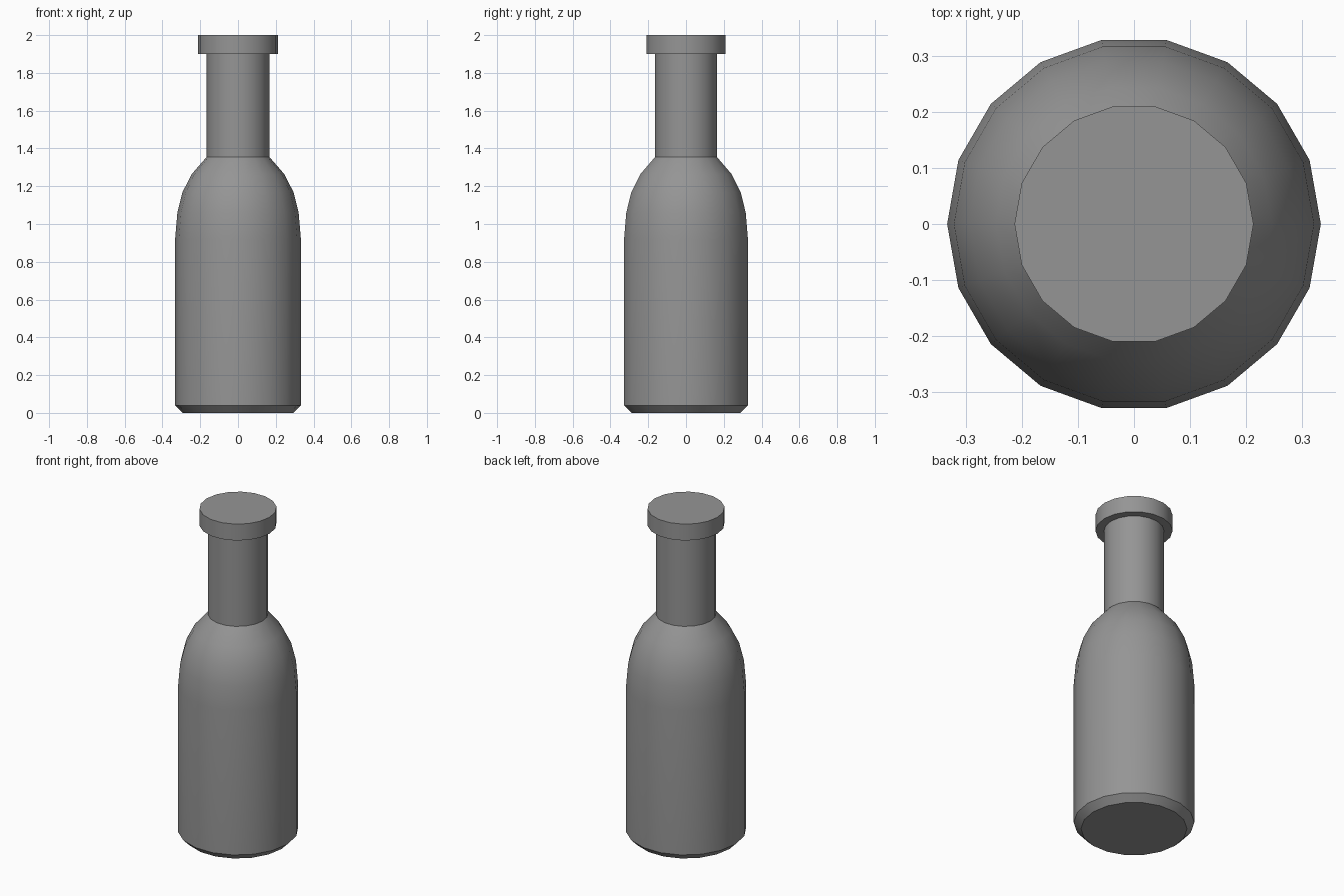
import bpy
import bmesh
from math import cos, sin, tau, radians

SIDES = 18

cube = bpy.data.objects.get("Cube")
if cube:
    bpy.data.objects.remove(cube, do_unlink=True)

grey = bpy.data.materials.new("bottle grey")
grey.use_nodes = True
colour = (0.3, 0.3, 0.3, 1)
grey.diffuse_color = colour
grey.node_tree.nodes["Principled BSDF"].inputs["Base Color"].default_value = colour


def lathe(name, profile, cap_bottom=False, cap_top=False):
    """Turn a (radius, height) profile around the z axis."""
    bm = bmesh.new()
    rings = [[bm.verts.new((r * cos(tau * i / SIDES), r * sin(tau * i / SIDES), z))
              for i in range(SIDES)] for r, z in profile]
    for low, high in zip(rings, rings[1:]):
        for i in range(SIDES):
            j = (i + 1) % SIDES
            bm.faces.new((low[i], low[j], high[j], high[i]))
    if cap_bottom:
        bm.faces.new(rings[0][::-1])
    if cap_top:
        bm.faces.new(rings[-1])
    mesh = bpy.data.meshes.new(name)
    bm.to_mesh(mesh)
    bm.free()
    mesh.materials.append(grey)
    obj = bpy.data.objects.new(name, mesh)
    bpy.context.collection.objects.link(obj)
    bpy.ops.object.select_all(action='DESELECT')
    obj.select_set(True)
    bpy.context.view_layer.objects.active = obj
    bpy.ops.object.shade_smooth_by_angle(angle=radians(30))
    return obj


# Body with chamfered base, rounded shoulder and straight neck
lathe("bottle_body", [(0.293, 0), (0.333, 0.04), (0.333, 0.92), (0.321, 1.06),
                      (0.294, 1.168), (0.246, 1.263), (0.166, 1.355), (0.166, 1.9)],
      cap_bottom=True)

# Wide flat cap, starting with the underside ring around the neck
lathe("bottle_cap", [(0.166, 1.9), (0.213, 1.9), (0.213, 2)], cap_top=True)
